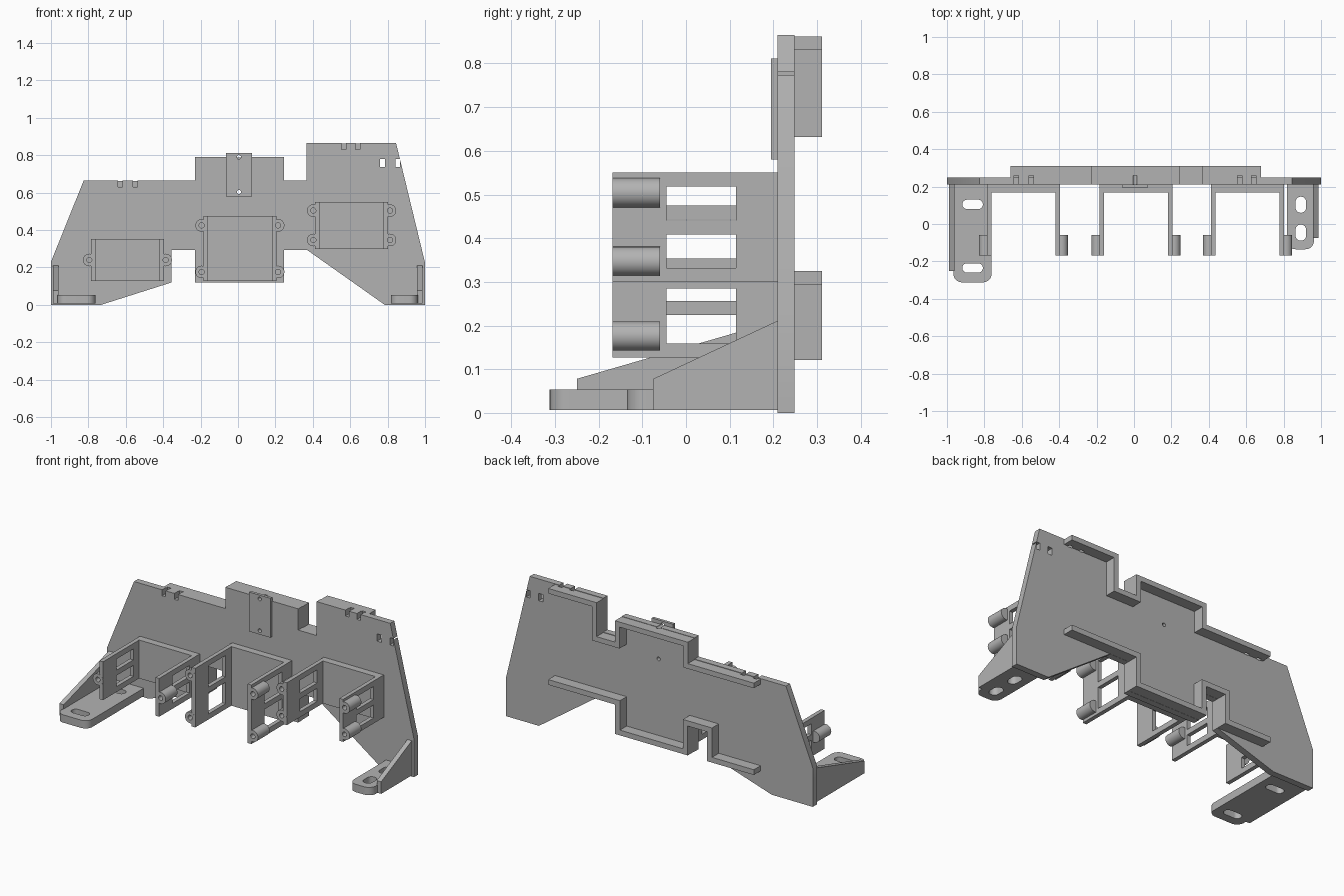
import bpy, bmesh, math

if "Cube" in bpy.data.objects:
    bpy.data.objects.remove(bpy.data.objects["Cube"])

grey = bpy.data.materials.new("grey_plastic")
grey.diffuse_color = (0.45, 0.45, 0.45, 1)
grey.use_nodes = True
grey.node_tree.nodes["Principled BSDF"].inputs["Base Color"].default_value = grey.diffuse_color


def prism(name, pts, axis, a, b):
    """Extrude a 2D outline along an axis from a to b."""
    place = {'x': lambda u, v, t: (t, u, v),
             'y': lambda u, v, t: (u, t, v),
             'z': lambda u, v, t: (u, v, t)}[axis]
    bm = bmesh.new()
    lo = [bm.verts.new(place(u, v, a)) for u, v in pts]
    hi = [bm.verts.new(place(u, v, b)) for u, v in pts]
    bm.faces.new(lo)
    bm.faces.new(hi[::-1])
    for i in range(len(pts)):
        j = (i + 1) % len(pts)
        bm.faces.new((lo[j], lo[i], hi[i], hi[j]))
    bmesh.ops.recalc_face_normals(bm, faces=bm.faces)
    me = bpy.data.meshes.new(name)
    bm.to_mesh(me)
    bm.free()
    me.materials.append(grey)
    ob = bpy.data.objects.new(name, me)
    bpy.context.collection.objects.link(ob)
    return ob


def rect(u0, u1, v0, v1):
    return [(u0, v0), (u1, v0), (u1, v1), (u0, v1)]


def rounded(u0, u1, v0, v1, radii, n=8):
    """Rectangle with one radius per corner, starting lower left."""
    pts = []
    for k, (u, v, su, sv) in enumerate([(u0, v0, 1, 1), (u1, v0, -1, 1),
                                        (u1, v1, -1, -1), (u0, v1, 1, -1)]):
        r = radii[k]
        if r == 0:
            pts.append((u, v))
            continue
        for i in range(n + 1):
            a = math.pi + k * math.pi / 2 + i * math.pi / 2 / n
            p = (round(u + su * r + r * math.cos(a), 5), round(v + sv * r + r * math.sin(a), 5))
            if not pts or p != pts[-1]:
                pts.append(p)
    if pts[0] == pts[-1]:
        pts.pop()
    return pts


def circle(u, v, r, n=32):
    return [(u + r * math.cos(2 * math.pi * i / n), v + r * math.sin(2 * math.pi * i / n))
            for i in range(n)]


def combine(ob, others, op='DIFFERENCE'):
    """Apply booleans one by one and remove the helper objects."""
    for c in others:
        c.hide_render = True
        m = ob.modifiers.new("cut", 'BOOLEAN')
        m.operation, m.object, m.solver = op, c, 'EXACT'
        bpy.context.view_layer.objects.active = ob
        bpy.ops.object.modifier_apply(modifier=m.name)
        bpy.data.objects.remove(c)


def ribbon(path, t):
    """Right-angled path thickened to its right-hand side."""
    dirs = []
    for (a, b), (c, d) in zip(path, path[1:]):
        l = math.hypot(c - a, d - b)
        dirs.append(((d - b) / l, -(c - a) / l))
    inner = []
    for i, (u, v) in enumerate(path):
        ns = {dirs[max(i - 1, 0)], dirs[min(i, len(dirs) - 1)]}
        inner.append((u + t * sum(n[0] for n in ns), v + t * sum(n[1] for n in ns)))
    return path + inner[::-1]


# Main upright plate
plate = prism("main_plate", [
    (-1, 0), (-0.733, 0), (-0.355, 0.12), (-0.355, 0.293), (-0.23, 0.293), (-0.23, 0.12),
    (0.245, 0.12), (0.245, 0.293), (0.37, 0.293), (0.785, 0), (1, 0), (1, 0.225),
    (0.845, 0.865), (0.365, 0.865), (0.365, 0.665), (0.245, 0.665), (0.245, 0.79),
    (-0.23, 0.79), (-0.23, 0.665), (-0.825, 0.665), (-1, 0.23)], 'y', 0.21, 0.248)

# Stepped rims on the back
top_rim = prism("top_rim", ribbon([
    (-0.66, 0.662), (-0.23, 0.662), (-0.23, 0.788), (0.245, 0.788),
    (0.245, 0.662), (0.365, 0.662), (0.365, 0.862), (0.68, 0.862)], 0.03), 'y', 0.244, 0.311)
bottom_rim = prism("bottom_rim", ribbon([
    (0.68, 0.294), (0.244, 0.294), (0.244, 0.121), (-0.229, 0.121),
    (-0.229, 0.294), (-0.356, 0.294), (-0.356, 0.121), (-0.66, 0.121)], 0.031),
    'y', 0.244, 0.311)

# Small mounting tab on the front
tab = prism("mounting_tab", rect(-0.064, 0.075, 0.58, 0.812), 'y', 0.195, 0.212)

# Screw holes and cable slots
for ob in (plate, tab, top_rim):
    holes = [prism("hole", circle(0.005, z, 0.011, 16), 'y', 0.15, 0.26)
             for z in ((0.79,) if ob is top_rim else (0.79, 0.603))]
    if ob is not tab:
        for x, z in ((-0.63, 0.665), (-0.55, 0.665), (0.565, 0.865), (0.64, 0.865)):
            holes.append(prism("notch", rect(x - 0.012, x + 0.012, z - 0.035, z + 0.05),
                               'y', 0.15, 0.26))
    if ob is plate:
        for x0, x1 in ((0.76, 0.787), (0.843, 0.867)):
            holes.append(prism("slot", rect(x0, x1, 0.737, 0.78), 'y', 0.15, 0.3))
    combine(ob, holes)

# U-shaped brackets: x range, z range, screw boss heights
W, F = 0.024, 0.032
for name, x0, x1, z0, z1, bosses in (
        ("left_bracket", -0.786, -0.396, 0.127, 0.353, (0.24,)),
        ("middle_bracket", -0.185, 0.205, 0.127, 0.475, (0.176, 0.425)),
        ("right_bracket", 0.412, 0.803, 0.3, 0.55, (0.347, 0.504))):
    br = prism(name, [(x0, -0.168), (x0 + W, -0.168), (x0 + W, 0.168), (x1 - W, 0.168),
                      (x1 - W, -0.168), (x1, -0.168), (x1, 0.212), (x0, 0.212)], 'z', z0, z1)
    mid = (z0 + z1) / 2
    windows = [prism("window", rect(-0.045, 0.115, a, b), 'x', x0 - 0.1, x1 + 0.1)
               for a, b in ((z0 + F, mid - 0.016), (mid + 0.016, z1 - F))]
    combine(br, windows)
    spots = [(x, z) for x in (x0 - 0.0095, x1 + 0.0095) for z in bosses]
    combine(br, [prism("boss", circle(x, z, 0.0335), 'y', -0.1685, -0.06) for x, z in spots],
            'UNION')
    combine(br, [prism("bore", circle(x, z, 0.014, 16), 'y', -0.3, -0.07) for x, z in spots])

# Feet with slots, and side gussets
left_foot = prism("left_foot", rounded(-0.965, -0.762, -0.312, 0.212, (0.045, 0.045, 0, 0)),
                  'z', 0.007, 0.053)
combine(left_foot, [prism("slot", rounded(-0.918, -0.808, y - 0.025, y + 0.025, (0.025,) * 4),
                          'z', -0.1, 0.2) for y in (0.105, -0.235)])
right_foot = prism("right_foot", rounded(0.818, 0.962, -0.135, 0.212, (0.045, 0.045, 0, 0)),
                   'z', 0.007, 0.053)
combine(right_foot, [prism("slot", rounded(0.864, 0.92, y - 0.043, y + 0.043, (0.027,) * 4),
                           'z', -0.1, 0.2) for y in (0.103, -0.046)])
for name, xa, xb, y in (("left_gusset", -0.99, -0.961, -0.25),
                        ("right_gusset", 0.957, 0.986, -0.075)):
    prism(name, [(y, 0.007), (0.212, 0.007), (0.212, 0.212), (y, 0.078)], 'x', xa, xb)

# Smooth round surfaces, keep edges sharp
bpy.ops.object.select_all(action='SELECT')
bpy.ops.object.shade_smooth_by_angle(angle=math.radians(30))
